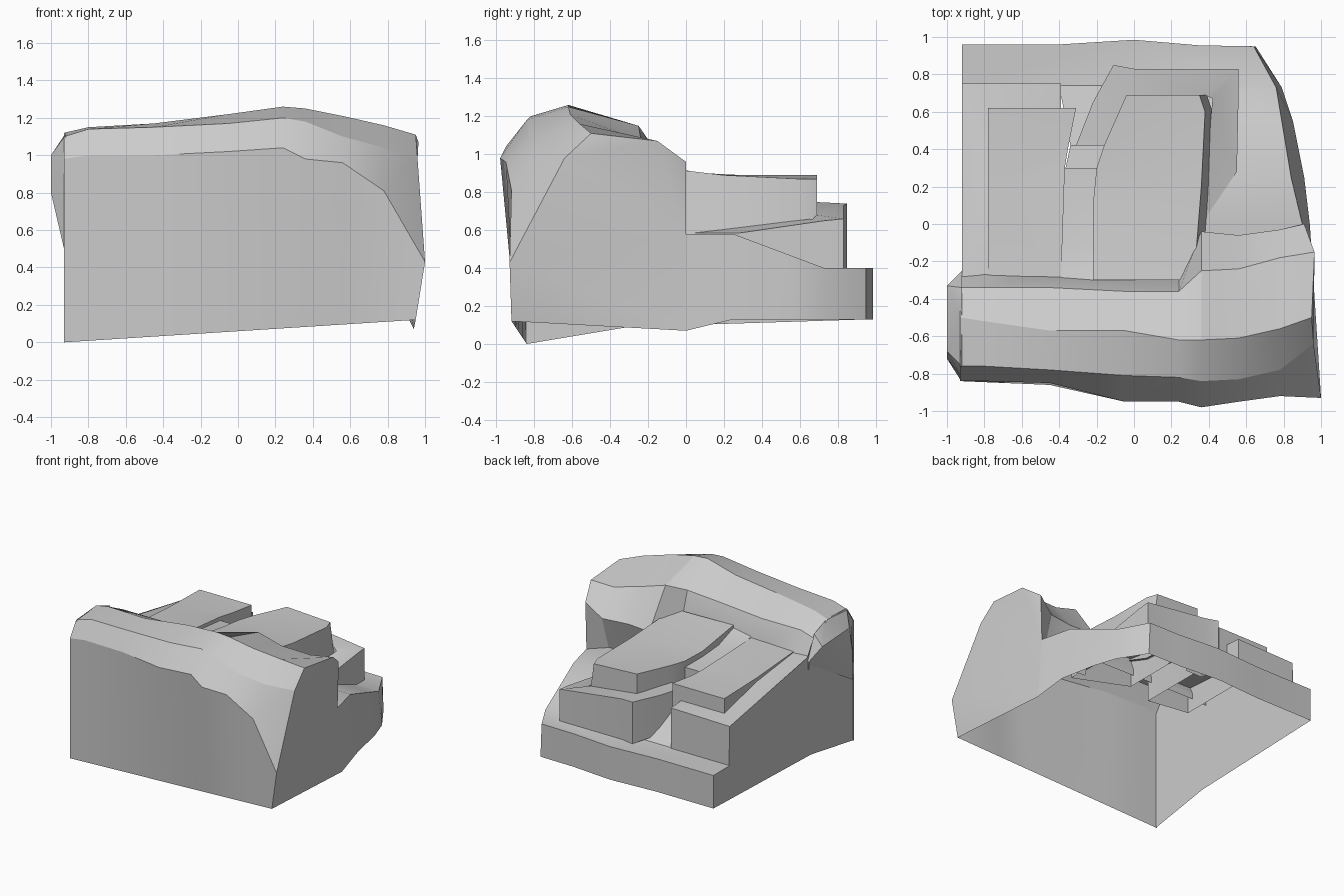
import bpy, bmesh, math

old = bpy.data.objects.get("Cube")
if old:
    bpy.data.objects.remove(old, do_unlink=True)

stone = bpy.data.materials.new("stone grey")
stone.use_nodes = True
grey = (0.6, 0.6, 0.6, 1)
stone.diffuse_color = grey
stone.node_tree.nodes["Principled BSDF"].inputs["Base Color"].default_value = grey


def finish(name, bm, smooth=22):
    """Turn a bmesh into a named, shaded object."""
    bmesh.ops.remove_doubles(bm, verts=bm.verts, dist=0.0005)
    bmesh.ops.triangulate(bm, faces=[f for f in bm.faces if len(f.verts) > 4])
    bmesh.ops.recalc_face_normals(bm, faces=bm.faces)
    mesh = bpy.data.meshes.new(name)
    bm.to_mesh(mesh)
    bm.free()
    mesh.materials.append(stone)
    obj = bpy.data.objects.new(name, mesh)
    bpy.context.collection.objects.link(obj)
    bpy.ops.object.select_all(action="DESELECT")
    obj.select_set(True)
    bpy.context.view_layer.objects.active = obj
    bpy.ops.object.shade_smooth_by_angle(angle=math.radians(smooth))
    return obj


def face(bm, points):
    return bm.faces.new([bm.verts.new(p) for p in points])


def bridge(bm, a, b):
    for i in range(len(a) - 1):
        face(bm, (a[i], a[i + 1], b[i + 1], b[i]))


def ground_z(x, y):
    """Height of the sloping ground, level at both ends."""
    return .4 + .18 * min(1, max(0, (.73 - y) / .48))


def block(name, top, bottom=ground_z, sides=None, lean=0):
    """Open-bottomed slab; only the first few edges get a side wall if sides is given."""
    bm = bmesh.new()
    face(bm, top)
    rim = (list(top) + [top[0]])[:sides + 1 if sides else None]
    foot = [(x + (lean if x > 0 else 0), y, bottom(x, y)) for x, y, z in rim]
    bridge(bm, rim, foot)
    return finish(name, bm)


# High ridge along the front:
# x, front y, wall z, shoulder y, shoulder z, crest y, crest z, lip y, lip z, foot y
ROWS = [
    (-.93, -.84, .98, -.76, 1.10, -.50, 1.12, -.34, 1.02, -.26),
    (-.80, -.84, 1.0, -.76, 1.14, -.52, 1.15, -.34, 1.06, -.25),
    (-.45, -.85, 1.0, -.78, 1.15, -.57, 1.17, -.34, 1.06, -.26),
    (-.05, -.95, 1.02, -.81, 1.17, -.57, 1.22, -.36, 1.08, -.27),
    (.24, -.95, 1.04, -.82, 1.20, -.62, 1.26, -.36, 1.1, -.28),
    (.36, -.98, .98, -.84, 1.18, -.62, 1.25, -.25, 1.15, -.04),
    (.56, -.95, .96, -.83, 1.10, -.61, 1.21, -.24, 1.09, -.06),
    (.78, -.92, .81, -.78, 1.04, -.56, 1.16, -.18, 1.05, -.03),
    (.95, -.93, .43, -.64, .98, -.50, 1.11, -.15, 1.07, 0),
]


def section(row):
    x, fy, wz, sy, sz, cy, cz, ly, lz, ey = row
    t = (x + .93) / 1.88
    # the lip overhangs a shallow hollow on the open side
    edge_z, foot_y, foot_z = (.96, 0, .07) if x > .9 else (.85, ey - .1, .53) if x > .3 else (.85, ey, .8)
    return [(x, -.84 - .08 * t, .12 * t), (x, fy, wz), (x, sy, sz),
            (x, cy, cz), (x, ly, lz), (x, ey, edge_z), (x, foot_y, foot_z)]


bm = bmesh.new()
rings = [section(r) for r in ROWS]
# The last section flares out at the front and tucks in at the back
rings[-1] = [(x + dx, y, z) for (x, y, z), dx in zip(rings[-1], (0, .05, .01, 0, .015, -.04, -.01))]
rings[-1].insert(-1, (.9, 0, .58))
for a, b in zip(rings, rings[1:]):
    bridge(bm, a[:7], b[:7])
face(bm, rings[-1])
finish("front_ridge", bm)

# Overhanging lump at the end of the ridge
bm = bmesh.new()
for p in [(-1, -.72, .8), (-1, -.68, 1), (-1, -.33, .98), (-.93, -.83, .5), (-.92, -.82, .98),
          (-.92, -.76, 1.11), (-.92, -.34, 1.06), (-.92, -.25, .85), (-.92, -.5, 1.12)]:
    bm.verts.new(p)
bmesh.ops.convex_hull(bm, input=bm.verts)
finish("ridge_overhang", bm)

# Tall flat side wall, stepping down to the back
bm = bmesh.new()
w = -.92
face(bm, [(w, -.84, 0), (w, -.3, .09), (w, .96, .13), (w, .96, .4), (w, .76, .4), (w, .75, .72),
          (w, -.25, .9), (w, -.34, 1.04), (w, -.5, 1.12), (w, -.76, 1.1), (w, -.84, .98)])
finish("side_wall", bm)

# Low outer wall round the open side and the back: bottom x, top x, y, bottom z
COLS = [(.94, .9, 0, .07), (.91, .84, .25, .13), (.85, .79, .55, .13), (.79, .76, .73, .13),
        (.65, .64, .95, .13), (.35, .35, .955, .13), (0, 0, .985, .13), (-.4, -.4, .96, .13), (w, w, .96, .13)]
low = [(xb, y, zb) for xb, xt, y, zb in COLS]
high = [(xt, y, ground_z(xt, y)) for xb, xt, y, zb in COLS]
bm = bmesh.new()
bridge(bm, low, high)
finish("outer_wall", bm)

# Sloping ground inside the walls, flat at the back
bm = bmesh.new()
edge = [(.9, -.17, .58)] + high[:4]
bridge(bm, edge, [(.35, y, z) for x, y, z in edge])
face(bm, high[3:] + [(w, .73, .4)])
finish("ground", bm)

# Gully climbing between the side slab and the mound
bm = bmesh.new()
bridge(bm, [(-.4, .74, .4), (-.34, .42, .72), (-.37, .28, .74)], [(-.1, .74, .4), (-.16, .42, .72), (-.18, .28, .74)])
finish("gully", bm)

# Low ledge wrapped round the upper slab on one side
block("side_ledge", [(w, .75, .72), (-.39, .75, .73), (-.39, .62, .74), (-.78, .62, .74),
                     (-.78, .2, .84), (-.78, -.3, .9), (w, -.3, .9)], sides=2)
block("side_slab", [(-.78, -.3, .905), (-.78, .2, .87), (-.78, .62, .86), (-.31, .62, .86), (-.35, .42, .86),
                    (-.37, .3, .87), (-.39, -.3, .91)], lambda x, y: .7 if x < -.5 else ground_z(x, y) + .08)
block("link_strip", [(-.2, .3, .84), (-.37, .3, .84), (-.39, -.1, .87), (-.39, -.3, .92),
                     (-.2, -.3, .94), (-.2, -.1, .87)], lambda x, y: .74, sides=1)

# Stepped mound in the middle: a lower rim round a flat top
block("mound_rim", [(-.16, .42, .75), (-.31, .42, .76), (-.22, .65, .75), (-.11, .85, .74), (0, .83, .73),
                    (.56, .83, .66), (.56, .73, .65), (.55, .28, .585), (.36, 0, .585), (.42, .67, .66),
                    (.38, .69, .68), (-.04, .69, .73)], sides=8)
block("mound_top", [(.32, -.3, .95), (.36, .2, .89), (.38, .6, .87), (.35, .69, .87), (-.04, .69, .89),
                    (-.16, .42, .89), (-.2, .3, .89), (-.22, .1, .9), (-.22, -.3, .96)],
      lambda x, y: .58 if x > .3 else .72, lean=.04)
